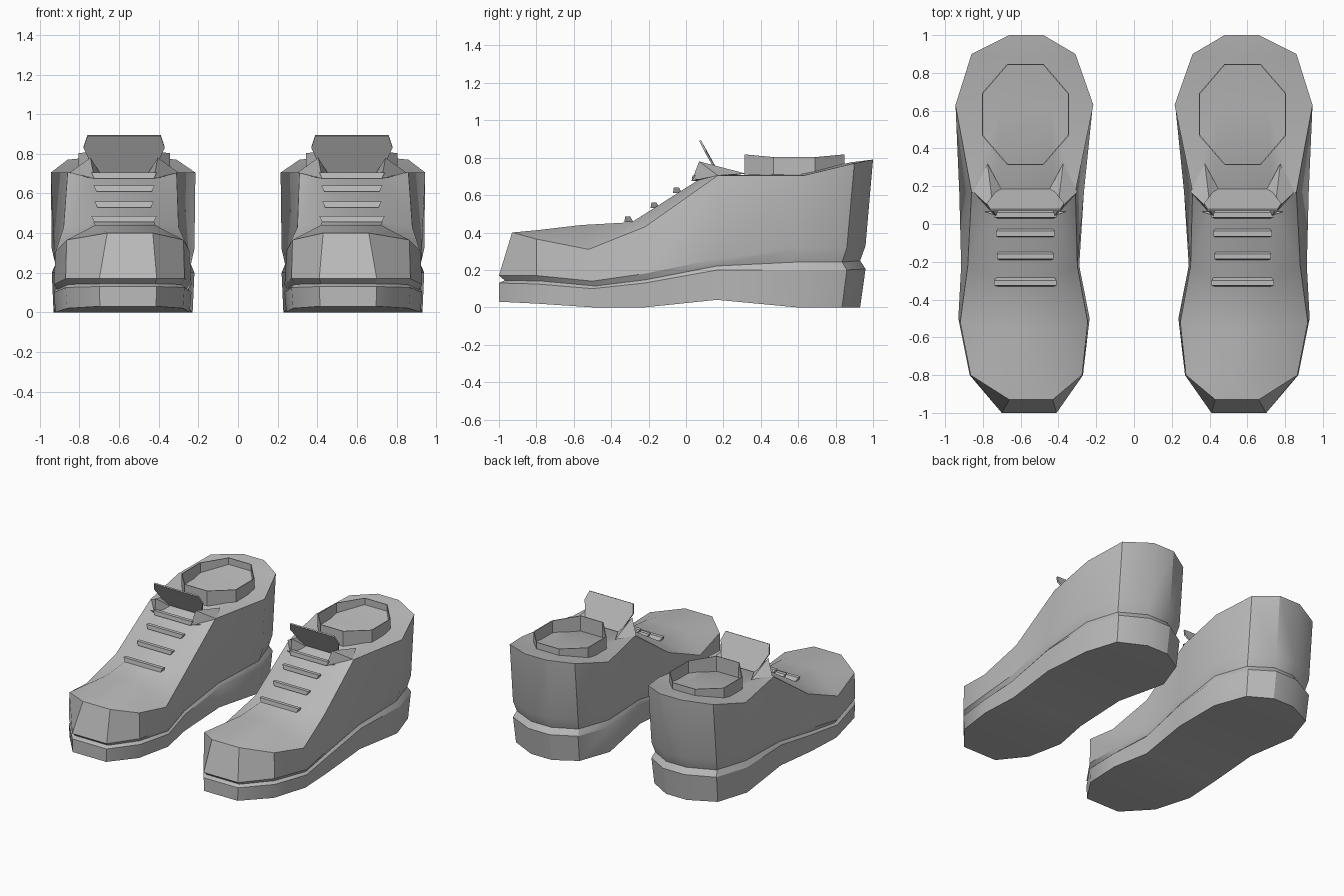
import bpy, bmesh, math

if "Cube" in bpy.data.objects:
    bpy.data.objects.remove(bpy.data.objects["Cube"])

grey = bpy.data.materials.new("plain grey")
grey.diffuse_color = (0.5, 0.5, 0.5, 1)
grey.use_nodes = True
grey.node_tree.nodes["Principled BSDF"].inputs["Base Color"].default_value = grey.diffuse_color
CX = 0.575  # centre line of one shoe


def make_part(name, verts, faces, smooth=None, closed=True):
    """One shoe's part, mirrored to make the pair."""
    mesh = bpy.data.meshes.new(name)
    bm = bmesh.new()
    vs = [bm.verts.new(v) for v in verts]
    for f in faces:
        bm.faces.new([vs[i] for i in f])
    if closed:
        bmesh.ops.recalc_face_normals(bm, faces=bm.faces)
    bm.to_mesh(mesh)
    bm.free()
    mesh.materials.append(grey)
    obj = bpy.data.objects.new(name, mesh)
    bpy.context.collection.objects.link(obj)
    obj.modifiers.new("pair", 'MIRROR').use_clip = False
    if smooth:
        bpy.ops.object.select_all(action='DESELECT')
        bpy.context.view_layer.objects.active = obj
        obj.select_set(True)
        bpy.ops.object.shade_smooth_by_angle(angle=math.radians(smooth))
    return obj


# Cross stations, toe to heel:
# y, inner x, outer x, bottom z, sole top z, upper low z, rim y, rim inner x, rim outer x, rim z
stations = [
    (-1.00, 0.41, 0.70, 0.03, 0.13, 0.17, -0.93, 0.43, 0.66, 0.40),
    (-0.80, 0.27, 0.87, 0.02, 0.125, 0.17, -0.80, 0.275, 0.865, 0.365),
    (-0.50, 0.235, 0.93, 0.0, 0.10, 0.14, -0.52, 0.245, 0.92, 0.31),
    (-0.22, 0.29, 0.915, 0.0, 0.13, 0.18, -0.22, 0.30, 0.88, 0.43),
    (0.17, 0.265, 0.925, 0.04, 0.20, 0.26, 0.17, 0.31, 0.86, 0.705),
    (0.61, 0.22, 0.94, 0.0, 0.20, 0.32, 0.63, 0.215, 0.945, 0.705),
    (0.86, 0.31, 0.86, 0.0, 0.20, 0.32, 0.90, 0.31, 0.86, 0.77),
    (0.96, 0.48, 0.66, 0.0, 0.205, 0.33, 1.00, 0.48, 0.66, 0.79),
]
n = len(stations)


def ring(kind):
    """Closed outline of one height layer: outer side toe to heel, inner side back."""
    out = []
    for side in (1, 0):
        rows = stations if side else stations[::-1]
        for y, xi, xo, zb, zt, zl, ry, rxi, rxo, rz in rows:
            x = xo if side else xi
            rx = rxo if side else rxi
            k = {"bottom": 0.975, "groove": 0.95}.get(kind, 1.0)
            ky = {"bottom": 0.97 if y > 0 else 1.0, "groove": 0.97}.get(kind, 1.0)
            p = (CX + (x - CX) * k, y * ky)
            if kind == "bottom":
                out.append((*p, zb))
            elif kind == "top":
                out.append((*p, zt))
            elif kind == "groove":
                out.append((*p, zt + (zl - zt) * 0.35))
            elif kind == "low":
                out.append((*p, zl))
            else:
                out.append((rx, ry, rz))
    return out


def bands(count, layers):
    return [(a * count + i, a * count + (i + 1) % count,
             (a + 1) * count + (i + 1) % count, (a + 1) * count + i)
            for a in range(layers - 1) for i in range(count)]


m = 2 * n
cap = [(i, i + 1, m - 2 - i, m - 1 - i) for i in range(n - 1)]

# Sole: slab with arched underside and a bevelled upper lip
make_part("sole", ring("bottom") + ring("top") + ring("groove"),
          bands(m, 3) + cap + [tuple(2 * m + i for i in f) for f in cap], 30)

# Upper: side walls, then a crowned vamp and lid with two lengthwise lines
verts = ring("groove") + ring("low") + ring("rim")
faces = bands(m, 3)
crown = [(-0.80, 0.43, 0.68, 0.412), (-0.56, 0.42, 0.72, 0.44), (-0.29, 0.42, 0.73, 0.455),
         (0.08, 0.42, 0.73, 0.69), (0.60, 0.44, 0.71, 0.715), (0.88, 0.47, 0.67, 0.775)]
base = len(verts)
for y, xi, xo, z in crown:
    verts += [(xo, y, z), (xi, y, z)]
R = 2 * m
outer = [R + i for i in range(n)]
inner = [R + m - 1 - i for i in range(n)]
mid_o = [outer[0]] + [base + 2 * i for i in range(n - 2)] + [outer[-1]]
mid_i = [inner[0]] + [base + 2 * i + 1 for i in range(n - 2)] + [inner[-1]]
for i in range(n - 1):
    faces.append((mid_o[i], mid_o[i + 1], mid_i[i + 1], mid_i[i]))
    for rim, mid in ((outer, mid_o), (inner, mid_i)):
        f = list(dict.fromkeys((rim[i], rim[i + 1], mid[i + 1], mid[i])))
        faces.append(tuple(f))
make_part("upper", verts, faces, 30)

# Ankle collar: low open octagonal wall
wall = []
for top in (0, 1):
    for k in range(8):
        a = math.radians(22.5 + 45 * k)
        x, y = CX + 0.25 * math.cos(a), 0.58 + 0.29 * math.sin(a)
        wall.append((x, y, 0.80 + 0.06 * (y - 0.58) ** 2 * 4 if top else 0.70))
collar = make_part("ankle_collar", wall, bands(8, 2), closed=False)
shell = collar.modifiers.new("thickness", 'SOLIDIFY')
shell.thickness = 0.006

# Tongue: leaning plate with clipped corners
outline = [(0.145, 0.175, 0.70), (0.205, 0.10, 0.83), (0.185, 0.07, 0.89)]
front = [(CX + s * x, y, z) for s, o in ((1, outline), (-1, outline[::-1])) for x, y, z in o]
tongue = front + [(x, y + 0.01, z + 0.004) for x, y, z in front]
make_part("tongue", tongue, bands(6, 2) + [tuple(range(6)), tuple(range(6, 12))])

# Raised eyelet flaps either side of the tongue
for label, s in (("outer", 1), ("inner", -1)):
    flap = [(0.20, 0.32, 0.715), (0.17, 0.07, 0.78), (0.275, 0.17, 0.705),
            (0.12, 0.17, 0.70), (0.15, 0.03, 0.675)]
    make_part(label + "_eyelet_flap", [(CX + s * x, y, z) for x, y, z in flap],
              [(0, 1, 2), (0, 3, 1), (1, 3, 4), (1, 4, 2), (0, 2, 4, 3)])
    # Lace end sticking out beside the flap
    stub = [(0.14, 0.07, 0.675), (0.14, 0.04, 0.69), (0.14, 0.04, 0.675), (0.215, 0.065, 0.685)]
    make_part(label + "_lace_end", [(CX + s * x, y, z) for x, y, z in stub],
              [(0, 1, 2), (0, 1, 3), (1, 2, 3), (0, 2, 3)])

# Laces: wedge bars climbing the throat
for k, (y, z, w) in enumerate([(-0.31, 0.455, 0.165), (-0.17, 0.53, 0.15),
                               (-0.05, 0.61, 0.155), (0.05, 0.675, 0.165)]):
    section = [(-0.02, 0.0), (-0.015, 0.03), (0.012, 0.03), (0.03, 0.0)]
    bar = [(CX + s * (w - 0.015 * (j in (0, 3))), y + a, z + b)
           for s in (-1, 1) for j, (a, b) in enumerate(section)]
    make_part(f"lace_{k + 1}", bar, bands(4, 2) + [(0, 1, 2, 3), (4, 5, 6, 7)])
